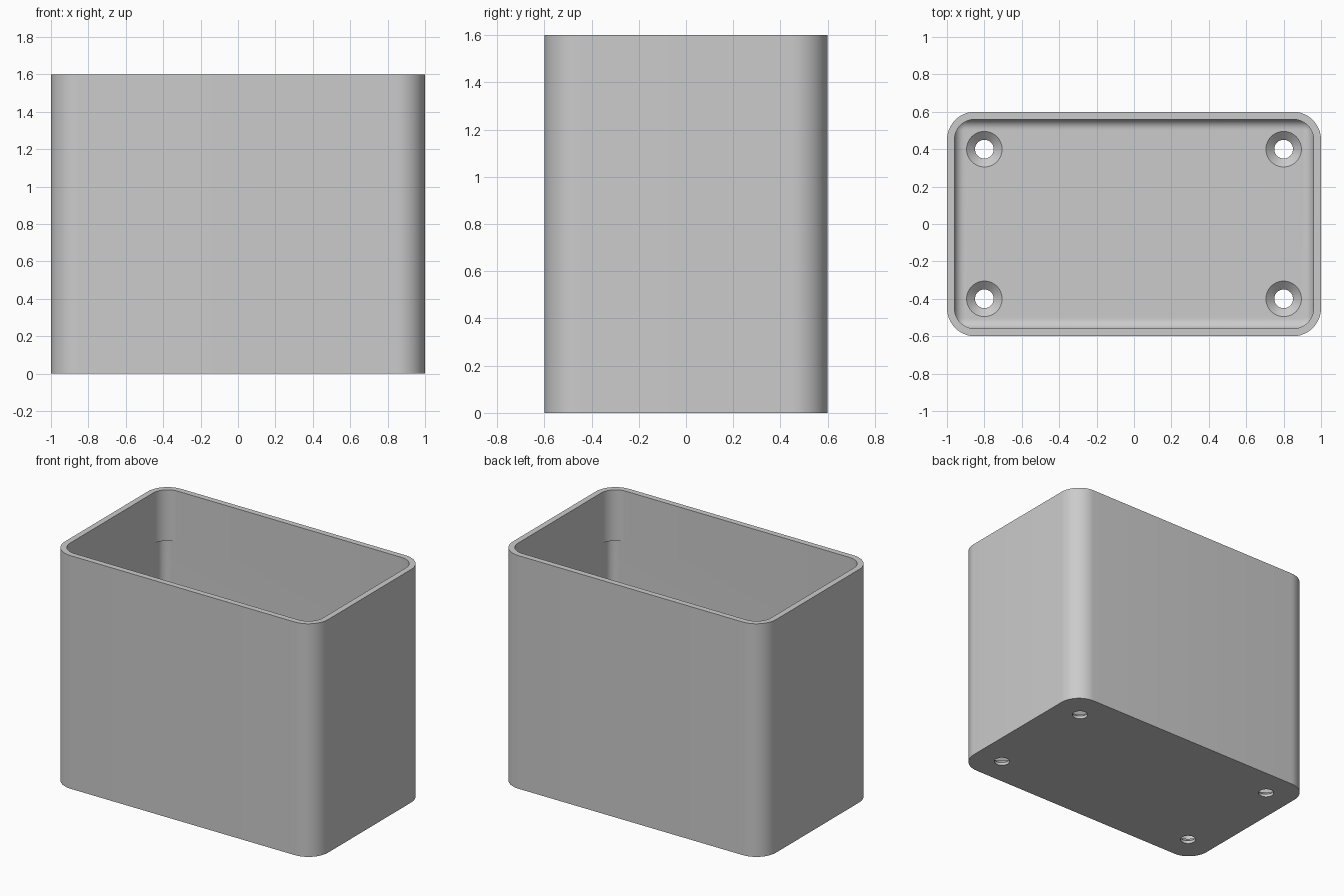
import bpy, bmesh, math

cube = bpy.data.objects.get("Cube")
if cube:
    bpy.data.objects.remove(cube, do_unlink=True)

WIDTH, DEPTH, HEIGHT = 2.0, 1.2, 1.6
WALL, FLOOR, LIP = 0.04, 0.06, 1.25
SEGMENTS = 12


def rounded_rect(inset, radius, z):
    """Points of a rounded rectangle, inset from the outer footprint."""
    cx, cy = WIDTH / 2 - inset - radius, DEPTH / 2 - inset - radius
    points = []
    for quarter, (sx, sy) in enumerate([(1, 1), (-1, 1), (-1, -1), (1, -1)]):
        for i in range(SEGMENTS + 1):
            a = math.pi / 2 * (quarter + i / SEGMENTS)
            points.append((sx * cx + radius * math.cos(a), sy * cy + radius * math.sin(a), z))
    return points


def circle(x, y, radius, z, count=48):
    turn = 2 * math.pi / count
    return [(x + radius * math.cos(i * turn), y + radius * math.sin(i * turn), z)
            for i in range(count)]


def loft(name, rings):
    """Closed solid through a stack of matching rings."""
    bm = bmesh.new()
    loops = [[bm.verts.new(p) for p in ring] for ring in rings]
    n = len(loops[0])
    for low, high in zip(loops, loops[1:]):
        for i in range(n):
            j = (i + 1) % n
            bm.faces.new((low[i], low[j], high[j], high[i]))
    bm.faces.new(loops[0][::-1])
    bm.faces.new(loops[-1])
    bmesh.ops.recalc_face_normals(bm, faces=bm.faces)
    mesh = bpy.data.meshes.new(name)
    bm.to_mesh(mesh)
    bm.free()
    obj = bpy.data.objects.new(name, mesh)
    bpy.context.collection.objects.link(obj)
    return obj


def cut(target, cutter):
    cutter.hide_render = True
    mod = target.modifiers.new("cut", "BOOLEAN")
    mod.operation = "DIFFERENCE"
    mod.solver = "EXACT"
    mod.object = cutter
    bpy.context.view_layer.objects.active = target
    bpy.ops.object.modifier_apply(modifier=mod.name)
    bpy.data.objects.remove(cutter, do_unlink=True)


# Outer body with rounded upright edges
box = loft("open_box", [rounded_rect(0, 0.15, 0), rounded_rect(0, 0.15, HEIGHT)])

# Cavity: filleted floor, tighter corners below the lip, softer corners above
corner, fillet, inset = 0.06, 0.055, WALL - 0.001
rings = []
for i in range(9):
    a = math.pi / 2 * i / 8
    step = fillet * (1 - math.sin(a))
    rings.append(rounded_rect(inset + step, corner - step, FLOOR + fillet * (1 - math.cos(a))))
rings += [rounded_rect(inset, corner, LIP),
          rounded_rect(WALL, 0.11, LIP),
          rounded_rect(WALL, 0.11, HEIGHT + 0.1)]
cut(box, loft("cavity_cutter", rings))

# Countersunk screw holes in the floor
for x in (-0.8, 0.8):
    for y in (-0.4, 0.4):
        cut(box, loft("screw_hole_cutter", [circle(x, y, 0.05, -0.05),
                                            circle(x, y, 0.05, 0.02),
                                            circle(x, y, 0.095, FLOOR),
                                            circle(x, y, 0.095, FLOOR + 0.05)]))

# Plain grey finish
grey = bpy.data.materials.new("plain_grey")
grey.use_nodes = True
colour = (0.6, 0.6, 0.6, 1)
grey.diffuse_color = colour
grey.node_tree.nodes["Principled BSDF"].inputs["Base Color"].default_value = colour
box.data.materials.clear()
box.data.materials.append(grey)
for face in box.data.polygons:
    face.material_index = 0

bpy.ops.object.select_all(action="DESELECT")
box.select_set(True)
bpy.context.view_layer.objects.active = box
bpy.ops.object.shade_smooth_by_angle(angle=math.radians(30))
